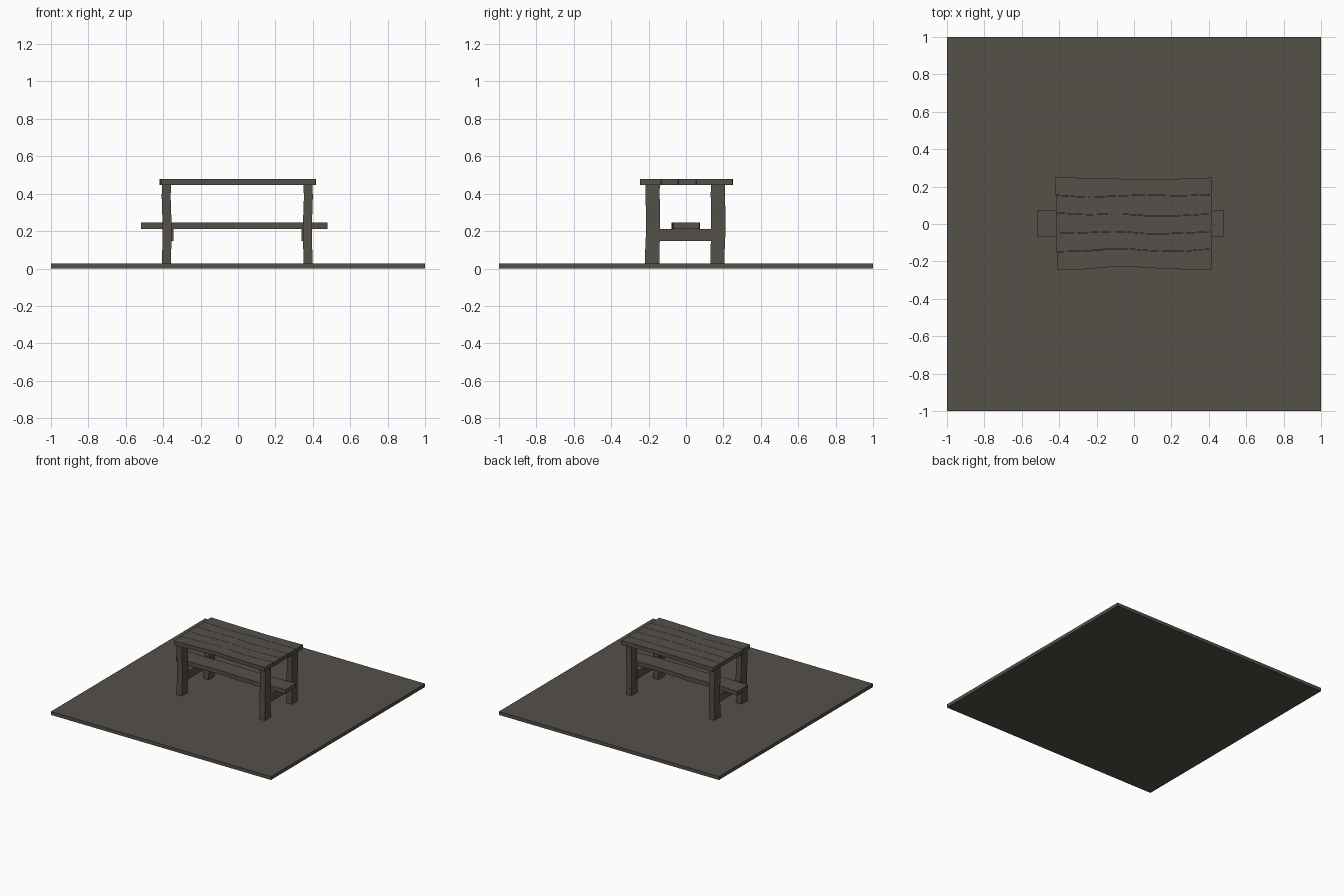
import bpy, bmesh, math

if "Cube" in bpy.data.objects:
    bpy.data.objects.remove(bpy.data.objects["Cube"])

wood = bpy.data.materials.new("dark grey brown")
wood.diffuse_color = (0.089, 0.079, 0.066, 1)
wood.use_nodes = True
wood.node_tree.nodes["Principled BSDF"].inputs["Base Color"].default_value = wood.diffuse_color


def loft(name, rings):
    """Closed bar through a list of four-cornered cross-sections."""
    bm = bmesh.new()
    loops = [[bm.verts.new(p) for p in ring] for ring in rings]
    for a, b in zip(loops, loops[1:]):
        for i in range(4):
            j = (i + 1) % 4
            bm.faces.new((a[i], a[j], b[j], b[i]))
    bm.faces.new(loops[0])
    bm.faces.new(loops[-1])
    bmesh.ops.recalc_face_normals(bm, faces=bm.faces[:])
    me = bpy.data.meshes.new(name)
    bm.to_mesh(me)
    bm.free()
    me.materials.append(wood)
    ob = bpy.data.objects.new(name, me)
    bpy.context.collection.objects.link(ob)
    return ob


def box(name, x0, x1, y0, y1, z0, z1):
    return loft(name, [[(x, y0, z0), (x, y1, z0), (x, y1, z1), (x, y0, z1)]
                       for x in (x0, x1)])


def curve(pts, t):
    """Smooth interpolation through evenly spaced values, t in 0..1."""
    f = t * (len(pts) - 1)
    i = min(int(f), len(pts) - 2)
    u = f - i
    p = [pts[max(0, min(len(pts) - 1, k))] for k in range(i - 1, i + 3)]
    return 0.5 * (2 * p[1] + (p[2] - p[0]) * u
                  + (2 * p[0] - 5 * p[1] + 4 * p[2] - p[3]) * u * u
                  + (3 * p[1] - p[0] - 3 * p[2] + p[3]) * u ** 3)


def wavy_board(name, x0, x1, low, high, z0, z1, n=14):
    rings = []
    for k in range(n + 1):
        t = k / n
        x = x0 + (x1 - x0) * t
        a, b = curve(low, t), curve(high, t)
        rings.append([(x, a, z0), (x, b, z0), (x, b, z1), (x, a, z1)])
    return loft(name, rings)


# ground slab
box("base_slab", -1, 1, -1, 1, 0, 0.028)

# table top planks between wavy seams
seams = [
    [-0.248, -0.242, -0.228, -0.236, -0.243, -0.247],
    [-0.148, -0.143, -0.131, -0.142, -0.146, -0.133],
    [-0.051, -0.046, -0.040, -0.052, -0.049, -0.042],
    [0.059, 0.050, 0.054, 0.044, 0.045, 0.054],
    [0.154, 0.144, 0.150, 0.155, 0.151, 0.158],
    [0.251, 0.247, 0.243, 0.240, 0.243, 0.249],
]
ends = [(-0.41, 0.415), (-0.418, 0.418), (-0.418, 0.415),
        (-0.418, 0.418), (-0.42, 0.417)]
for i, (x0, x1) in enumerate(ends):
    low = [v + 0.001 for v in seams[i]]
    high = [v - 0.001 for v in seams[i + 1]]
    wavy_board(f"top_plank_{i + 1}", x0, x1, low, high, 0.446, 0.479)

# legs, slightly crooked
levels = [0.026, 0.10, 0.17, 0.25, 0.33, 0.39, 0.446]
wob_x = [0, 0.001, 0.003, 0.003, -0.001, -0.002, 0]
wob_y = [-0.003, -0.002, 0.001, 0.002, 0.001, -0.001, 0]
for cx, side in ((-0.382, "left"), (0.374, "right")):
    for cy, end in ((-0.178, "front"), (0.171, "back")):
        s = 1 if cx < 0 else -1
        rings = []
        for z, dx, dy in zip(levels, wob_x, wob_y):
            x, y = cx + dx * s, cy + dy
            rings.append([(x - 0.024, y - 0.038, z), (x + 0.024, y - 0.038, z),
                          (x + 0.024, y + 0.038, z), (x - 0.024, y + 0.038, z)])
        loft(f"{end}_{side}_leg", rings)

# cross rails joining each pair of legs
box("left_rail", -0.395, -0.344, -0.16, 0.15, 0.146, 0.211)
box("right_rail", 0.339, 0.39, -0.16, 0.15, 0.146, 0.211)

# long lower board
wavy_board("stretcher_board", -0.518, 0.478,
           [-0.066, -0.072, -0.066, -0.074, -0.077, -0.066],
           [0.075, 0.068, 0.074, 0.066, 0.064, 0.073], 0.211, 0.245)
